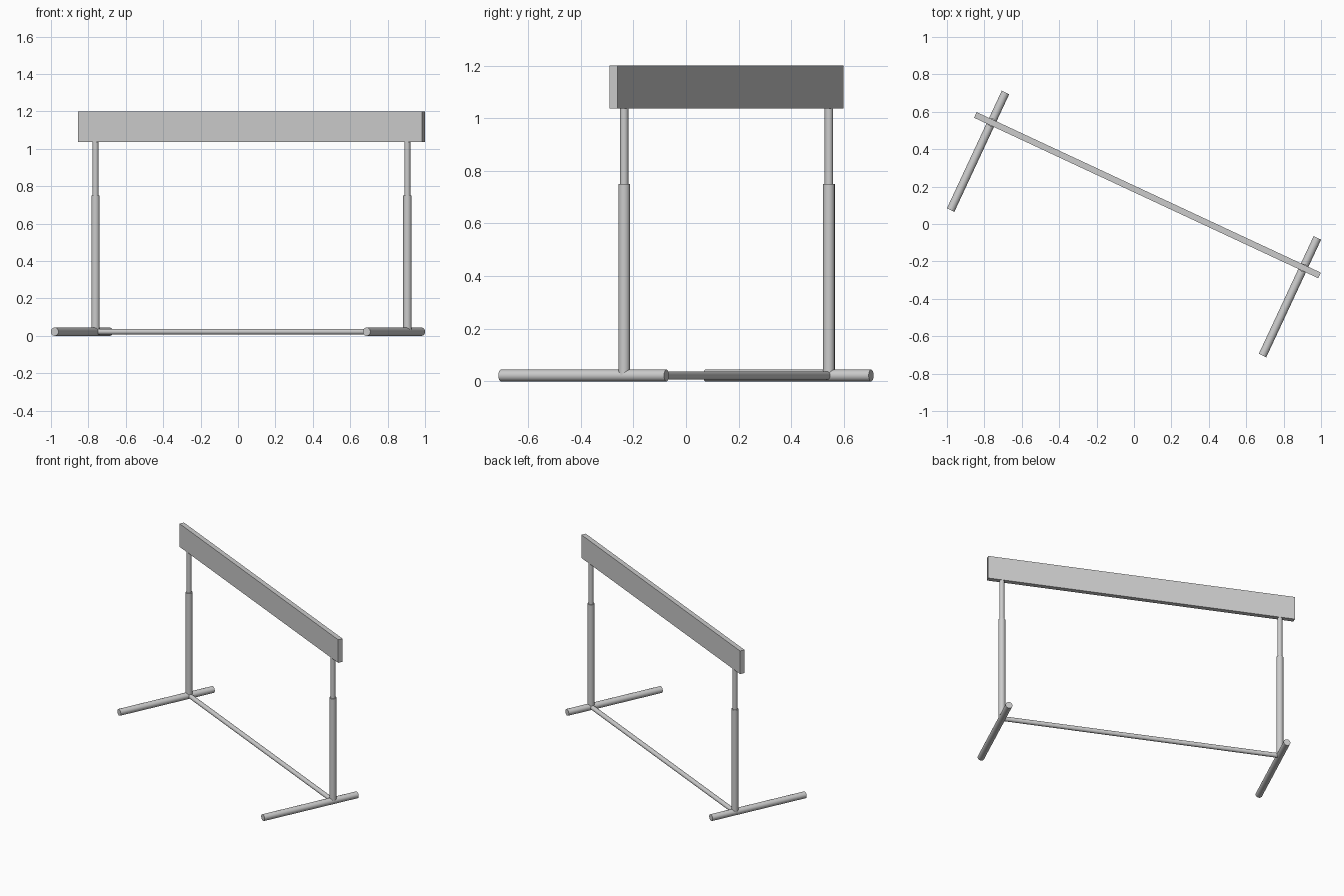
import bpy
from math import radians, pi
from mathutils import Matrix, Vector

if "Cube" in bpy.data.objects:
    bpy.data.objects.remove(bpy.data.objects["Cube"])

TURN = Matrix.Rotation(radians(-25), 4, 'Z')   # whole hurdle is turned in plan
POST_Y = 0.17                                  # posts sit towards the rear of the feet
HALF_W = 0.92


def tube(name, start, end, radius):
    """Smooth round tube between two points of the unturned hurdle."""
    a, b = Vector(start), Vector(end)
    bpy.ops.mesh.primitive_cylinder_add(vertices=16, radius=radius, depth=(b - a).length)
    ob = bpy.context.object
    ob.name = name
    rot = (b - a).to_track_quat('Z', 'Y').to_matrix().to_4x4()
    ob.data.transform(TURN @ Matrix.Translation((a + b) / 2) @ rot @ Matrix.Rotation(pi / 16, 4, 'Z'))
    bpy.ops.object.shade_smooth_by_angle(angle=radians(35))
    return ob


# Feet and telescopic posts on both sides
for side, s in (("left", -1), ("right", 1)):
    x = s * HALF_W
    tube(side + "_foot", (x, -0.347, 0.0225), (x, 0.347, 0.0225), 0.0225)
    tube(side + "_lower_post", (x, POST_Y, 0.0225), (x, POST_Y, 0.75), 0.0225)
    tube(side + "_upper_post", (x, POST_Y, 0.70), (x, POST_Y, 1.045), 0.016)

# Floor rail joining the feet
tube("floor_rail", (-HALF_W, POST_Y, 0.0225), (HALF_W, POST_Y, 0.0225), 0.0155)

# Flat top board
bpy.ops.mesh.primitive_cube_add(size=1)
board = bpy.context.object
board.name = "top_board"
board.data.transform(TURN @ Matrix.Translation((0, POST_Y, 1.118))
                     @ Matrix.Diagonal((2.03, 0.033, 0.163, 1)))
